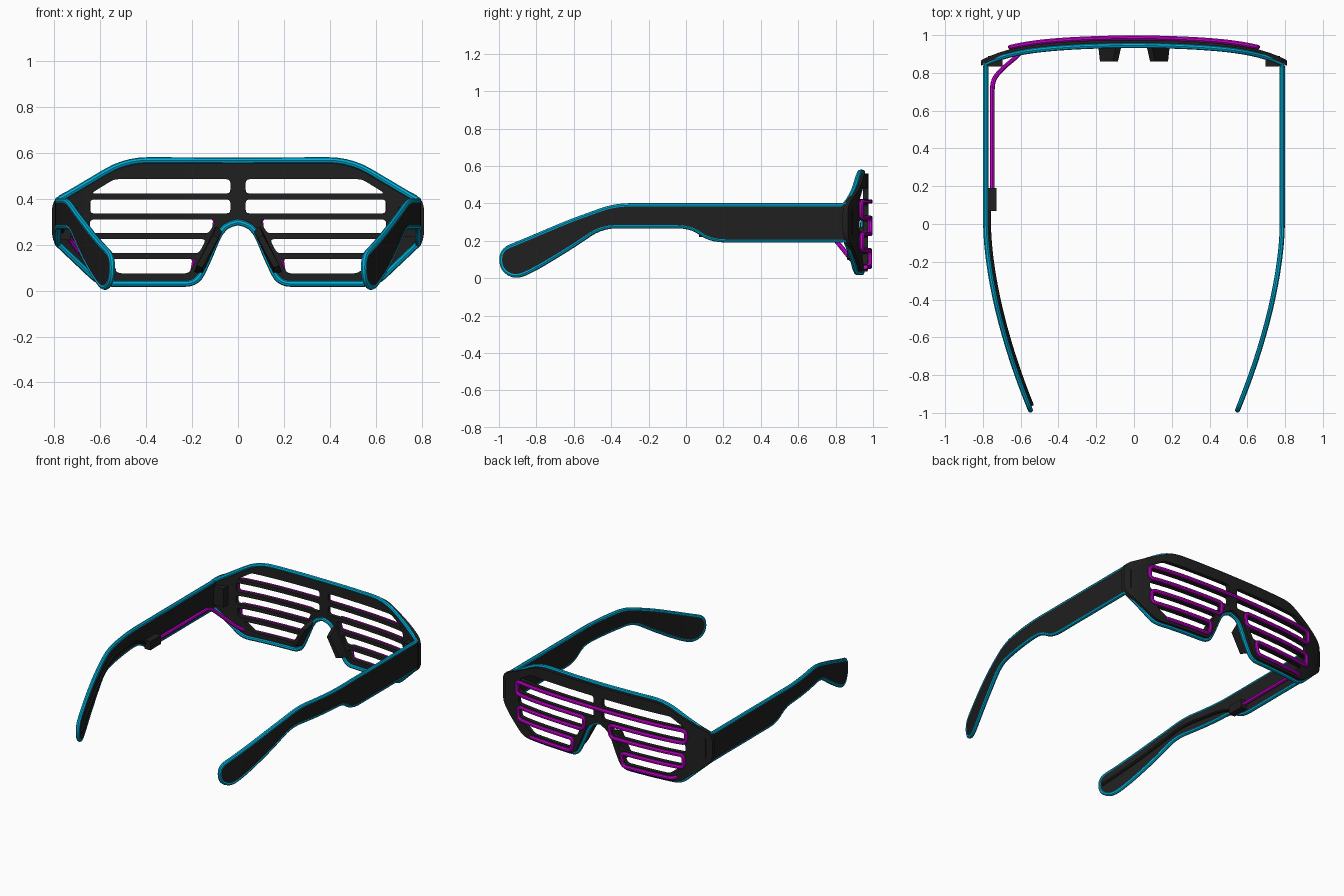
import bpy, bmesh, math
from mathutils import Vector

if "Cube" in bpy.data.objects:
    bpy.data.objects.remove(bpy.data.objects["Cube"])


def material(name, rgb):
    m = bpy.data.materials.new(name)
    m.diffuse_color = (*rgb, 1)
    m.use_nodes = True
    m.node_tree.nodes["Principled BSDF"].inputs["Base Color"].default_value = m.diffuse_color
    return m


BLACK = material("black plastic", (0.014, 0.014, 0.014))
CYAN = material("cyan glow wire", (0.0, 0.42, 0.68))
MAGENTA = material("magenta glow wire", (0.62, 0.0, 0.68))


def front_y(x):          # wrap of the front, seen from above
    return 0.947 - 0.08 * x**2 - 0.2 * x**6


def temple_x(y):         # bow of the temples, seen from above
    return 0.785 - 0.243 * max(0, -y)**1.7


def rounded(pts, r, closed=False, n=5):
    """Round the corners of a path."""
    pts = [Vector(p) for p in pts]
    out = []
    for i, p in enumerate(pts):
        if not closed and i in (0, len(pts) - 1):
            out.append(p)
            continue
        a, b = pts[i - 1] - p, pts[(i + 1) % len(pts)] - p
        a = p + a.normalized() * min(r, a.length * 0.48)
        b = p + b.normalized() * min(r, b.length * 0.48)
        for k in range(n + 1):
            t = k / n
            out.append(a * (1 - t)**2 + p * 2 * t * (1 - t) + b * t * t)
    return out


def dense(pts, step=0.03):
    out = [pts[0]]
    for a, b in zip(pts, pts[1:]):
        n = max(1, math.ceil((b - a).length / step))
        out += [a.lerp(b, k / n) for k in range(1, n + 1)]
    return out


def finish(name, me, mat, mirror=False):
    ob = bpy.data.objects.new(name, me)
    bpy.context.collection.objects.link(ob)
    me.materials.clear()
    me.materials.append(mat)
    bpy.ops.object.select_all(action='DESELECT')
    ob.select_set(True)
    bpy.context.view_layer.objects.active = ob
    bpy.ops.object.shade_smooth_by_angle(angle=math.radians(35))
    if mirror:
        ob.modifiers.new("mirror", 'MIRROR')
    return ob


def curve_mesh(loops, closed, **settings):
    cu = bpy.data.curves.new("path", 'CURVE')
    for k, v in settings.items():
        setattr(cu, k, v)
    for pts in loops:
        s = cu.splines.new('POLY')
        s.points.add(len(pts) - 1)
        for sp, p in zip(s.points, pts):
            sp.co = (*Vector(p).to_3d(), 1)
        s.use_cyclic_u = closed
    tmp = bpy.data.objects.new("tmp", cu)
    bpy.context.collection.objects.link(tmp)
    dg = bpy.context.evaluated_depsgraph_get()
    me = bpy.data.meshes.new_from_object(tmp.evaluated_get(dg))
    bpy.data.objects.remove(tmp)
    return me


def tube(name, pts, radius, mat, closed=False):
    me = curve_mesh([pts], closed, dimensions='3D', bevel_depth=radius,
                    bevel_resolution=2, use_fill_caps=True)
    return finish(name, me, mat)


def bent_plate(name, loops, half, bend, mirror=False):
    """Flat plate with holes, sliced along u and then bent."""
    me = curve_mesh(loops, True, dimensions='2D', fill_mode='BOTH', extrude=half)
    bm = bmesh.new()
    bm.from_mesh(me)
    bmesh.ops.remove_doubles(bm, verts=bm.verts, dist=1e-5)
    for k in range(-24, 25):
        bmesh.ops.bisect_plane(bm, geom=bm.verts[:] + bm.edges[:] + bm.faces[:],
                               dist=1e-5, plane_co=(k * 0.04 + 0.003, 0, 0),
                               plane_no=(1, 0, 0))
    for v in bm.verts:
        v.co = bend(*v.co)
    bmesh.ops.recalc_face_normals(bm, faces=bm.faces)
    bm.to_mesh(me)
    bm.free()
    return finish(name, me, BLACK, mirror)


def solid(name, pts, mirror=False):
    bm = bmesh.new()
    bmesh.ops.convex_hull(bm, input=[bm.verts.new(p) for p in pts])
    bmesh.ops.recalc_face_normals(bm, faces=bm.faces)
    me = bpy.data.meshes.new(name)
    bm.to_mesh(me)
    bm.free()
    return finish(name, me, BLACK, mirror)


def box(name, c, s, mirror=False):
    return solid(name, [(c[0] + i * s[0] / 2, c[1] + j * s[1] / 2, c[2] + k * s[2] / 2)
                        for i in (-1, 1) for j in (-1, 1) for k in (-1, 1)], mirror)


# outlines shared by plates and edge wire
top = rounded([(0, .566), (.49, .568), (.785, .393)], .1)
bottom = rounded([(.785, .205), (.60, .03), (.18, .03), (.135, .12), (.075, .265), (0, .315)], .05)
bottom[-1] = Vector((0, .298))
bottom[-2] = Vector((.03, .29))
temple = rounded([(.83, .388), (-.38, .388), (-.62, .302), (-.89, .188), (-.985, .15),
                  (-.985, .05), (-.91, .005), (-.81, .05), (-.62, .165), (-.45, .28),
                  (.03, .28), (.13, .205), (.83, .205)], .08)

# front frame with shutter slots
half = rounded([(0, .56), (.485, .56), (.81, .40), (.81, .205), (.60, .035),
                (.185, .035), (.143, .12), (.085, .265), (0, .31)], .05)
outer = half + [Vector((-p.x, p.y)) for p in reversed(half[1:-1])]
loops = [outer]
bars = (.410, .323, .237, .150)
edges = (.485,) + bars + (.062,)
outer_x = ((.54, .64), (.645, .645), (.645, .645), (.64, .63), (.60, .52))
for i in range(5):
    hi = edges[i] - (.013 if i else 0)
    lo = edges[i + 1] + .013
    if i < 2:
        a = b = .033
    else:
        a, b = [.096 + (.31 - z) * .5 for z in (hi, lo)]
    slot = rounded([(a, hi), (outer_x[i][0], hi), (outer_x[i][1], lo), (b, lo)], .018, True, 3)
    loops += [slot, [Vector((-p.x, p.y)) for p in slot]]
bent_plate("front_frame", loops, .014, lambda u, v, w: (u, front_y(u) + .014 - w, v))

# temples
bent_plate("temples", [[Vector((.855, .388))] + temple + [Vector((.855, .205))]], .012,
           lambda u, v, w: (temple_x(u) + w, u, v), True)

# cyan wire running round the whole rim and both temples
rim = [Vector((p.x, front_y(p.x) - .002, p.y)) for p in dense(top)]
rim += [Vector((temple_x(p.x), p.x, p.y)) for p in dense(temple)]
rim += [Vector((p.x, front_y(p.x) - .002, p.y)) for p in dense(bottom)]
rim += [Vector((-p.x, p.y, p.z)) for p in reversed(rim[1:-1])]
tube("edge_wire", rim, .0135, CYAN, True)

# magenta wire snaking along the slats on the outside
side = [(.655, .41), (.655, .323), (.095, .323), (.105, .237), (.64, .237),
        (.64, .15), (.185, .15), (.20, .06), (.53, .06)]
snake = [(-x, z) for x, z in reversed(side)] + side
snake = [Vector((p.x, front_y(p.x) + .0395, p.y)) for p in dense(rounded(snake, .03))]
lead = dense(rounded([(-.75, .18, .25), (-.75, .76, .25), (-.70, .82, .18),
                      (-.61, .895, .085), (-.57, .95, .062), snake[0]], .05))
tube("slat_wire", lead[:-1] + snake, .0125, MAGENTA)

# wire clip and dark cable on the inside of the left temple
box("wire_clip", (-.75, .13, .25), (.045, .12, .06))
cable = dense(rounded([(.09, .25), (-.05, .32), (-.38, .335), (-.62, .235), (-.96, .09)], .1))
tube("temple_cable", [(-temple_x(p.x) + .018, p.x, p.y) for p in cable], .01, BLACK)

# hinge blocks
box("hinge_blocks", (.735, .862, .30), (.075, .055, .13), True)

# nose pads
solid("nose_pads", [(.065, .95, .265), (.095, .95, .28), (.19, .95, .08), (.155, .95, .07),
                    (.085, .86, .23), (.11, .86, .24), (.18, .86, .11), (.155, .86, .10)], True)
